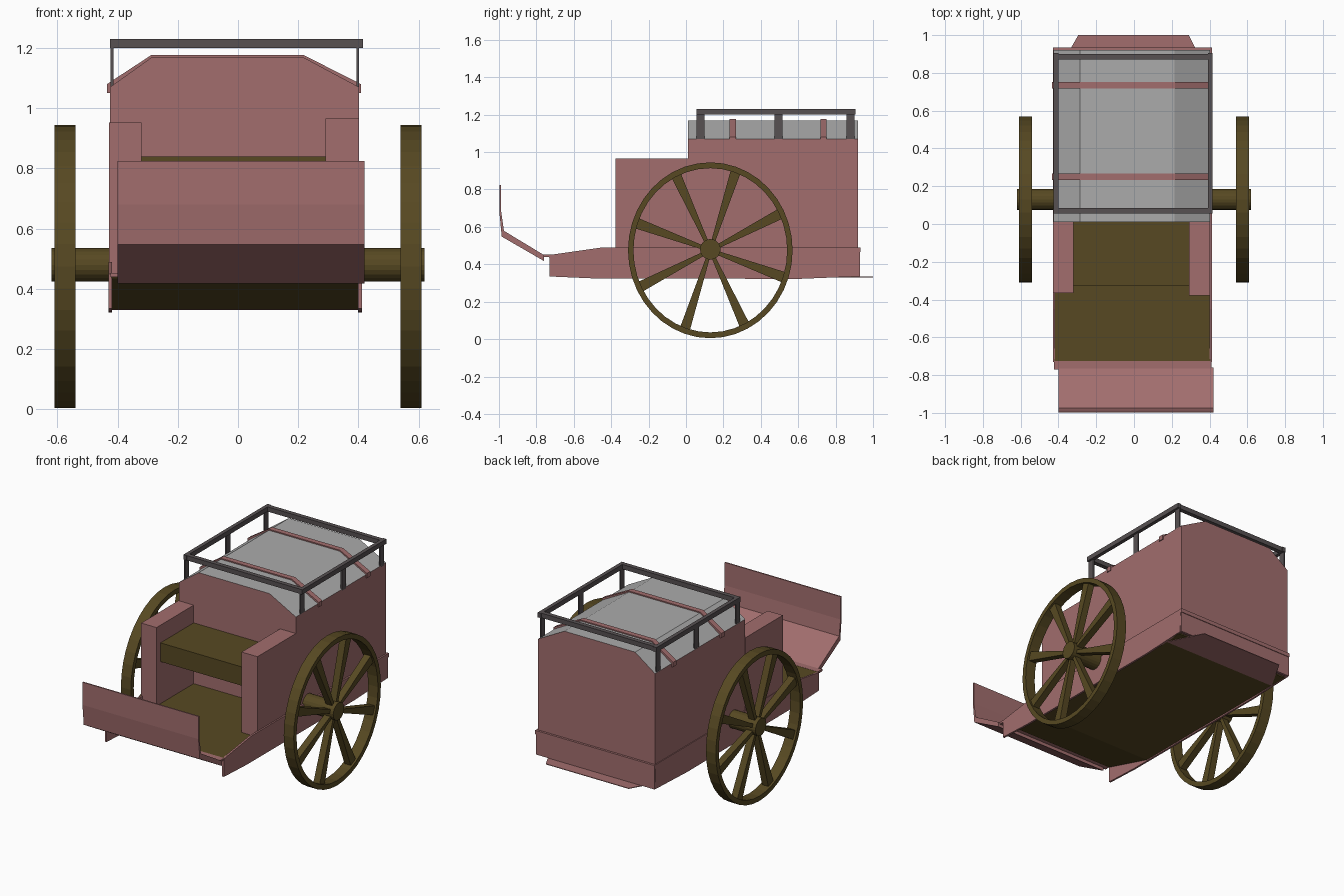
import bpy, bmesh, math
from mathutils import Vector

if "Cube" in bpy.data.objects:
    bpy.data.objects.remove(bpy.data.objects["Cube"])


def colour(name, rgb):
    m = bpy.data.materials.new(name)
    m.diffuse_color = (*rgb, 1)
    m.use_nodes = True
    m.node_tree.nodes["Principled BSDF"].inputs["Base Color"].default_value = m.diffuse_color
    return m


ROSE = colour("rose_paint", (0.36, 0.155, 0.155))
WOOD = colour("dark_wood", (0.095, 0.066, 0.016))
CANVAS = colour("grey_canvas", (0.41, 0.41, 0.41))
IRON = colour("dark_iron", (0.095, 0.082, 0.085))
CX = -0.01  # body centre line


def finish(name, bm, *mats):
    bmesh.ops.recalc_face_normals(bm, faces=bm.faces)
    me = bpy.data.meshes.new(name)
    bm.to_mesh(me)
    bm.free()
    for m in mats:
        me.materials.append(m)
    ob = bpy.data.objects.new(name, me)
    bpy.context.collection.objects.link(ob)
    return ob


def prism(name, pts, axis, a, b, *mats):
    """Extrude a 2D outline along an axis from a to b."""
    def place(p, d):
        if axis == 'x':
            return (d, p[0], p[1])
        if axis == 'y':
            return (p[0], d, p[1])
        return (p[0], p[1], d)
    bm = bmesh.new()
    lo = [bm.verts.new(place(p, a)) for p in pts]
    hi = [bm.verts.new(place(p, b)) for p in pts]
    bm.faces.new(lo)
    bm.faces.new(hi[::-1])
    n = len(pts)
    for i in range(n):
        j = (i + 1) % n
        bm.faces.new((lo[i], lo[j], hi[j], hi[i]))
    return finish(name, bm, *mats)


def box(name, x, y, z, mat):
    return prism(name, [(x[0], y[0]), (x[1], y[0]), (x[1], y[1]), (x[0], y[1])],
                 'z', z[0], z[1], mat)


# Closed cabin with canvas on the bevelled roof
cabin = prism("cabin", [(-0.425, 0.34), (0.402, 0.34), (0.402, 1.07), (0.215, 1.17),
                        (-0.285, 1.17), (-0.425, 1.07)], 'y', 0.01, 0.92, ROSE, CANVAS)
for p in cabin.data.polygons:
    if p.normal.z > 0.3:
        p.material_index = 1

# Roof hoops
hoop = [(-0.435, 1.05), (-0.425, 1.05), (-0.42, 1.065), (-0.285, 1.16), (0.215, 1.16), (0.40, 1.065),
        (0.40, 1.05), (0.408, 1.05), (0.408, 1.08), (0.217, 1.177), (-0.287, 1.177), (-0.435, 1.08)]
for i, y in enumerate((0.25, 0.735)):
    prism(f"roof_hoop_{i}", hoop, 'y', y - 0.017, y + 0.017, ROSE)

# Lower side panels, seat arms
sill = [(-0.73, 0.335), (-0.5, 0.325), (0.6, 0.322), (0.92, 0.335), (0.925, 0.49),
        (-0.45, 0.49), (-0.73, 0.45)]
prism("sill_left", sill, 'x', -0.43, -0.418, ROSE)
prism("sill_right", sill, 'x', 0.399, 0.412, ROSE)
box("arm_left", (-0.428, -0.32), (-0.365, 0.012), (0.45, 0.953), ROSE)
box("arm_right", (0.29, 0.402), (-0.378, 0.012), (0.45, 0.965), ROSE)

# Rear band and tail plate
box("rear_band", (-0.428, 0.41), (0.915, 0.93), (0.335, 0.48), ROSE)
box("rear_trim", (-0.43, 0.412), (0.92, 0.934), (0.465, 0.49), ROSE)
prism("tail_plate", [(-0.42, 0.78), (0.40, 0.78), (0.29, 1.0), (-0.295, 1.0)],
      'z', 0.33, 0.334, ROSE)

# Floor with sloping front underside, bench seat
prism("floor", [(-0.74, 0.447), (-0.73, 0.435), (-0.38, 0.332), (0.9, 0.332), (0.9, 0.36),
                (0.02, 0.452), (-0.73, 0.452)], 'x', -0.42, 0.405, WOOD)
box("seat", (-0.325, 0.295), (-0.325, 0.015), (0.72, 0.84), WOOD)

# Footboard and splash panel
box("front_lip", (-0.424, 0.41), (-0.77, -0.725), (0.44, 0.453), ROSE)
prism("footboard", [(-0.76, 0.418), (-0.985, 0.548), (-0.975, 0.58), (-0.76, 0.45)],
      'x', -0.40, 0.42, ROSE)
prism("splash_panel", [(-0.985, 0.548), (-0.998, 0.68), (-0.998, 0.825), (-0.99, 0.825),
                       (-0.988, 0.68), (-0.973, 0.575)], 'x', -0.40, 0.42, ROSE)

# Roof rack
for i, x in enumerate((-0.413, 0.403)):
    box(f"rack_side_rail_{i}", (x - 0.012, x + 0.012), (0.055, 0.905), (1.2, 1.23), IRON)
    for j, y in enumerate((0.078, 0.495, 0.88)):
        box(f"rack_post_{i}_{j}", (x - 0.01, x - 0.001), (y - 0.021, y + 0.021), (1.06, 1.2), IRON)
for i, y in enumerate((0.07, 0.885)):
    box(f"rack_cross_rail_{i}", (-0.424, 0.415), (y - 0.014, y + 0.014), (1.2, 1.23), IRON)

# Wheels: slightly tall rims, eight flared spokes, thick axle
WY, WZ, RY, RZ = 0.13, 0.475, 0.44, 0.47


def ring(r, n):
    return [(WY + RY / RZ * r * math.cos(2 * math.pi * k / n),
             WZ + r * math.sin(2 * math.pi * k / n)) for k in range(n)]


def wheel(side, x0, x1):
    n = 40
    outer, inner = ring(RZ, n), ring(RZ - 0.031, n)
    bm = bmesh.new()
    loops = [[bm.verts.new((x, *p)) for p in pts]
             for x, pts in ((x0, outer), (x1, outer), (x1, inner), (x0, inner))]
    for a in range(4):
        b = (a + 1) % 4
        for k in range(n):
            m = (k + 1) % n
            bm.faces.new((loops[a][k], loops[a][m], loops[b][m], loops[b][k]))
    finish(f"wheel_rim_{side}", bm, WOOD)
    mid = (x0 + x1) / 2
    for s in range(8):
        t = math.radians(26 + 45 * s)
        d, q = Vector((math.cos(t), math.sin(t))), Vector((-math.sin(t), math.cos(t)))
        pts = [d * 0.03 + q * 0.01, d * 0.445 + q * 0.029,
               d * 0.445 - q * 0.029, d * 0.03 - q * 0.01]
        pts = [(WY + p.x * RY / RZ, WZ + p.y) for p in pts]
        prism(f"spoke_{side}_{s}", pts, 'x', mid - 0.022, mid + 0.022, WOOD)


wheel("left", -0.61, -0.54)
wheel("right", 0.54, 0.61)
prism("axle", [(WY + 0.055 * math.cos(math.pi * k / 10), 0.48 + 0.055 * math.sin(math.pi * k / 10))
               for k in range(20)], 'x', -0.62, 0.62, WOOD)
